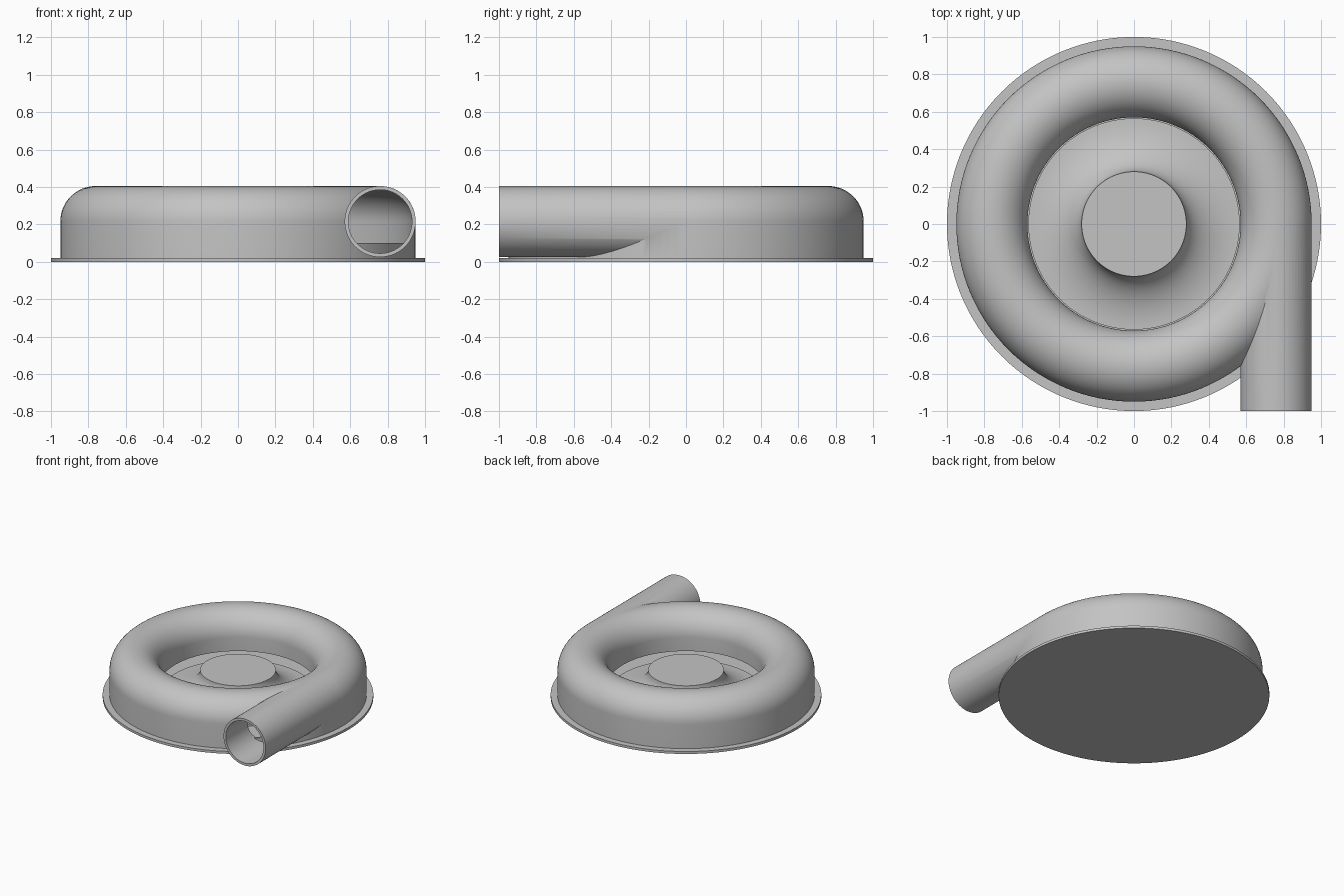
import bpy, math
from mathutils import Vector

cube = bpy.data.objects.get("Cube")
if cube:
    bpy.data.objects.remove(cube, do_unlink=True)

grey = bpy.data.materials.new("light_grey")
grey.use_nodes = True
COLOUR = (0.55, 0.55, 0.55, 1)
grey.diffuse_color = COLOUR
grey.node_tree.nodes["Principled BSDF"].inputs["Base Color"].default_value = COLOUR

SEGMENTS = 128
RING = 0.76      # distance from the axis to the tube centre
HEIGHT = 0.215   # height of the tube centre
TUBE = 0.19
BORE = 0.17


def revolve(name, profile, closed=False):
    """Spin an (r, z) profile around z; an open profile is capped on the axis."""
    verts, faces, n = [], [], len(profile)
    for i in range(SEGMENTS):
        a = math.tau * i / SEGMENTS
        verts += [(r * math.cos(a), r * math.sin(a), z) for r, z in profile]
    for i in range(SEGMENTS):
        a, b = i * n, (i + 1) % SEGMENTS * n
        for j in range(n if closed else n - 1):
            k = (j + 1) % n
            faces.append((a + j, b + j, b + k, a + k))
    if not closed:
        faces.append([i * n for i in reversed(range(SEGMENTS))])
        faces.append([i * n + n - 1 for i in range(SEGMENTS)])
    mesh = bpy.data.meshes.new(name)
    mesh.from_pydata(verts, [], faces)
    mesh.materials.append(grey)
    obj = bpy.data.objects.new(name, mesh)
    bpy.context.collection.objects.link(obj)
    return obj


def pipe(name, radius, start, end):
    """Solid cylinder along y, in line with the tube centre."""
    bpy.ops.mesh.primitive_cylinder_add(
        vertices=64, radius=radius, depth=end - start,
        location=(RING, (start + end) / 2, HEIGHT), rotation=(math.pi / 2, 0, 0))
    obj = bpy.context.object
    obj.name = name
    obj.data.materials.append(grey)
    return obj


def combine(target, tool, operation):
    mod = target.modifiers.new(operation, "BOOLEAN")
    mod.operation, mod.solver, mod.object = operation, "EXACT", tool
    bpy.context.view_layer.objects.active = target
    bpy.ops.object.modifier_apply(modifier=mod.name)
    bpy.data.objects.remove(tool, do_unlink=True)


def smooth(obj):
    bpy.ops.object.select_all(action="DESELECT")
    obj.select_set(True)
    bpy.context.view_layer.objects.active = obj
    bpy.ops.object.shade_smooth_by_angle(angle=math.radians(30))


def arch(radius, steps=32):
    """Upper half of the tube section, from the outer wall to the inner one."""
    return [(RING + radius * math.cos(math.pi * i / steps),
             HEIGHT + radius * math.sin(math.pi * i / steps)) for i in range(steps + 1)]


# Scroll casing: ring and outlet joined, then hollowed, open below the inner lip
casing = revolve("scroll_casing", [(0.95, 0.01)] + arch(TUBE) + [(0.57, 0.01)], True)
combine(casing, pipe("outlet", TUBE - 0.0001, -1, 0.01), "UNION")
cavity = [(0.93, 0)] + arch(BORE) + [(0.59, 0.107), (0.5, 0.107), (0.5, 0)]
combine(casing, revolve("cavity", cavity, True), "DIFFERENCE")
combine(casing, pipe("bore", BORE, -1.1, 0.01), "DIFFERENCE")
smooth(casing)

# Low curb left standing across the outlet mouth
curb = revolve("inner_curb", [(0.945, 0.01), (0.945, 0.1), (0.928, 0.1), (0.928, 0.01)], True)
smooth(curb)

# Back plate
smooth(revolve("back_plate", [(1, 0), (1, 0.02)]))

# Flared hub: concave sweep from the flat top down to the rim
flare = [(0.565 - 0.285 * math.sin(t), 0.22 - 0.18 * math.cos(t))
         for t in (math.pi / 2 * i / 20 for i in range(21))]
smooth(revolve("hub", [(0.565, 0.01)] + flare))
